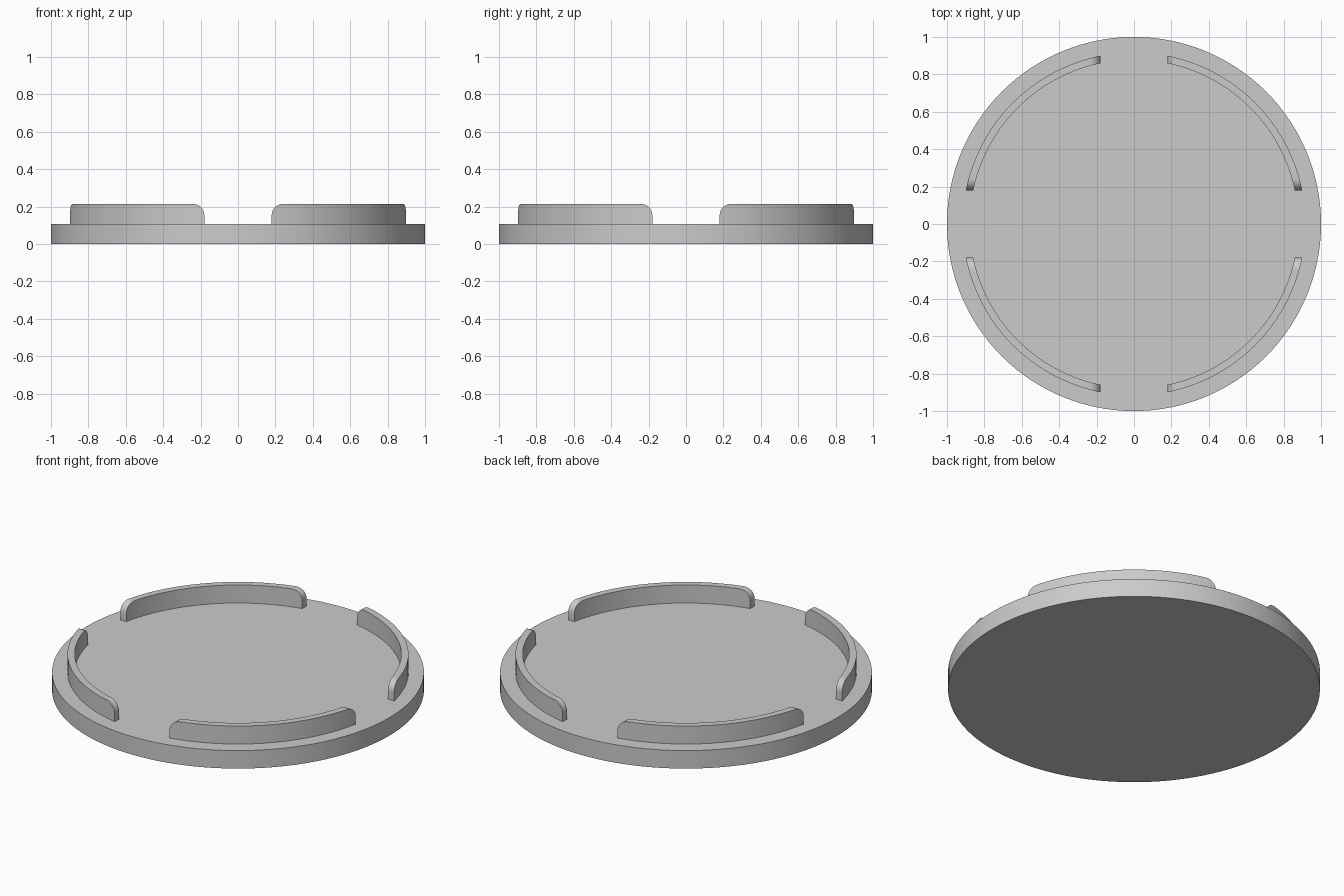
import bpy, bmesh, math

if "Cube" in bpy.data.objects:
    bpy.data.objects.remove(bpy.data.objects["Cube"], do_unlink=True)

BASE_TOP, RIM_TOP = 0.107, 0.214
R_OUT, R_IN = 0.917, 0.878
GAP, ROUND = 0.18, 0.06      # half gap between rims, corner radius

grey = bpy.data.materials.new("light grey")
grey.use_nodes = True
grey.diffuse_color = (0.6, 0.6, 0.6, 1)
grey.node_tree.nodes["Principled BSDF"].inputs["Base Color"].default_value = (0.6, 0.6, 0.6, 1)


def finish(name, bm):
    """Turn a bmesh into a smooth object with sharp edges kept."""
    bmesh.ops.recalc_face_normals(bm, faces=bm.faces[:])
    mesh = bpy.data.meshes.new(name)
    bm.to_mesh(mesh)
    bm.free()
    mesh.materials.append(grey)
    obj = bpy.data.objects.new(name, mesh)
    bpy.context.collection.objects.link(obj)
    bpy.ops.object.select_all(action="DESELECT")
    obj.select_set(True)
    bpy.context.view_layer.objects.active = obj
    bpy.ops.object.shade_smooth_by_angle(angle=math.radians(30))
    return obj


# Round base plate
bm = bmesh.new()
bmesh.ops.create_cone(bm, cap_ends=True, segments=128, radius1=1, radius2=1, depth=BASE_TOP)
bmesh.ops.translate(bm, verts=bm.verts[:], vec=(0, 0, BASE_TOP / 2))
finish("base_plate", bm)

# Stations along a rim: distances from its end through the rounded corner, then even steps
CORNER = [ROUND * (1 - math.cos(i * math.pi / 16)) for i in range(9)]
MIDDLE = 32


def rim_points(radius):
    """Angle and top height of each station, ends cut square to the axes."""
    start = [(math.asin((GAP + d) / radius),
              RIM_TOP - ROUND + math.sqrt(max(0, ROUND ** 2 - (ROUND - d) ** 2))) for d in CORNER]
    first = start[-1][0]
    span = math.pi / 2 - 2 * first
    middle = [(first + span * i / MIDDLE, RIM_TOP) for i in range(1, MIDDLE)]
    end = [(math.pi / 2 - a, z) for a, z in reversed(start)]
    return start + middle + end


# Four raised rim segments
names = ["rim_back_left", "rim_back_right", "rim_front_right", "rim_front_left"]
for quarter, name in enumerate(names):
    bm = bmesh.new()
    sections = []
    for (a_in, z), (a_out, _) in zip(rim_points(R_IN), rim_points(R_OUT)):
        corners = [(R_IN, a_in, BASE_TOP), (R_OUT, a_out, BASE_TOP), (R_OUT, a_out, z), (R_IN, a_in, z)]
        turn = quarter * math.pi / 2
        sections.append([bm.verts.new((r * math.cos(a + turn), r * math.sin(a + turn), h))
                         for r, a, h in corners])
    for s, t in zip(sections, sections[1:]):
        for i in range(4):
            j = (i + 1) % 4
            bm.faces.new((s[i], s[j], t[j], t[i]))
    bm.faces.new(sections[0])
    bm.faces.new(sections[-1])
    finish(name, bm)
